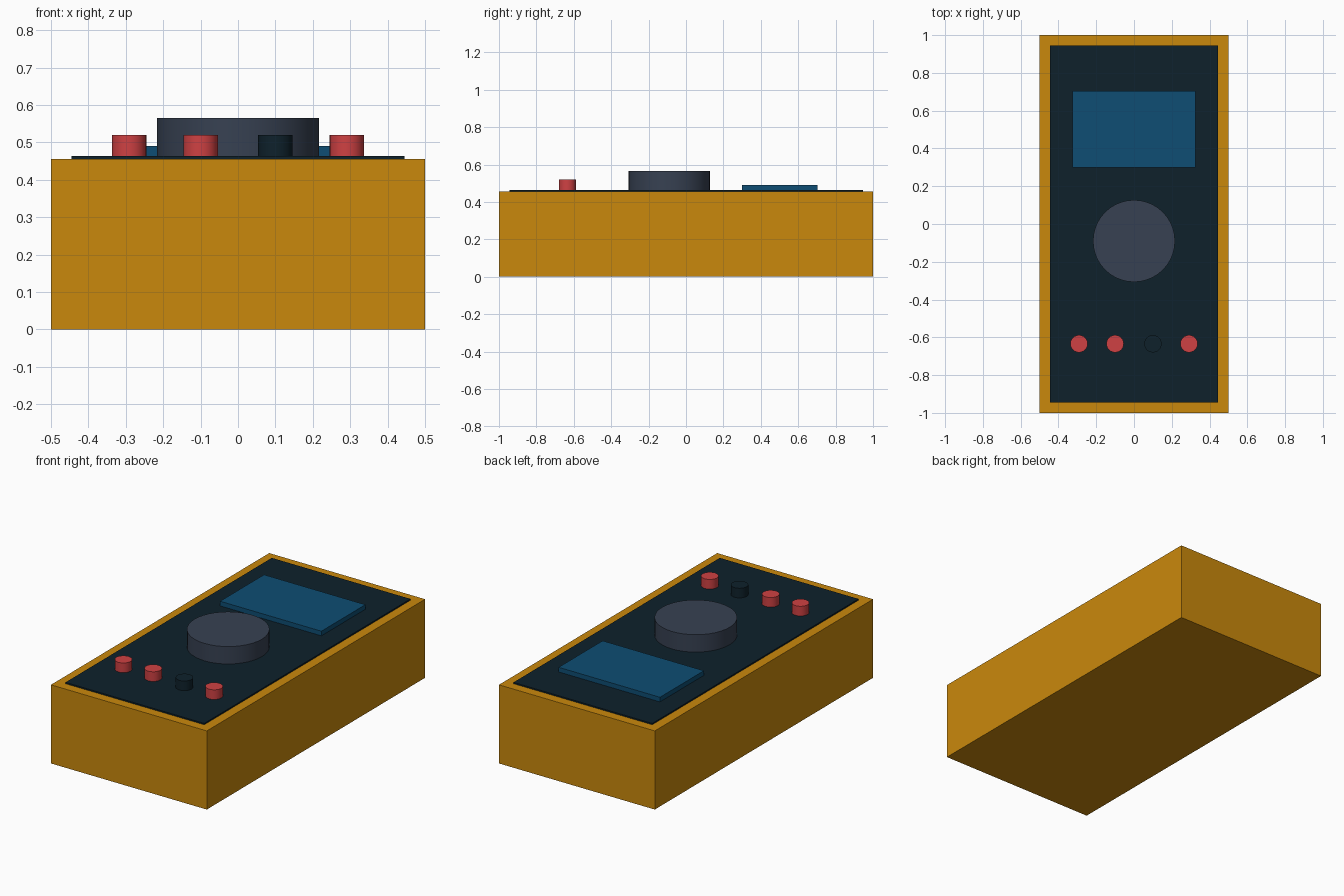
import bpy, math

if "Cube" in bpy.data.objects:
    bpy.data.objects.remove(bpy.data.objects["Cube"])


def srgb(r, g, b):
    def lin(c):
        c /= 255
        return c / 12.92 if c <= 0.04045 else ((c + 0.055) / 1.055) ** 2.4
    return (lin(r), lin(g), lin(b), 1.0)


def material(name, rgb):
    m = bpy.data.materials.new(name)
    m.diffuse_color = srgb(*rgb)
    m.use_nodes = True
    m.node_tree.nodes["Principled BSDF"].inputs["Base Color"].default_value = m.diffuse_color
    return m


AMBER = material("amber", (202, 137, 12))
DARK = material("dark_navy", (14, 33, 43))
BLUE = material("screen_blue", (14, 77, 115))
SLATE = material("slate", (55, 65, 82))
RED = material("red", (207, 65, 67))


def box(name, x, y0, y1, z0, z1, mat):
    bpy.ops.mesh.primitive_cube_add(size=1, location=(0, (y0 + y1) / 2, (z0 + z1) / 2))
    o = bpy.context.object
    o.name = name
    o.scale = (2 * x, y1 - y0, z1 - z0)
    bpy.ops.object.transform_apply(location=False, rotation=False, scale=True)
    o.data.materials.append(mat)


def disc(name, x, y, r, z0, z1, sides, mat):
    bpy.ops.mesh.primitive_cylinder_add(vertices=sides, radius=r, depth=z1 - z0,
                                        location=(x, y, (z0 + z1) / 2))
    o = bpy.context.object
    o.name = name
    o.data.materials.append(mat)
    bpy.ops.object.shade_smooth_by_angle(angle=math.radians(30))


# Case, face panel and display
box("case", 0.5, -1, 1, 0, 0.456, AMBER)
box("face_panel", 0.445, -0.945, 0.945, 0.455, 0.464, DARK)
box("display", 0.325, 0.3, 0.703, 0.463, 0.491, BLUE)

# Selector dial
disc("selector_dial", 0, -0.09, 0.217, 0.463, 0.565, 40, SLATE)

# Row of probe sockets
for i, (x, mat) in enumerate([(-0.291, RED), (-0.1, RED), (0.1, DARK), (0.291, RED)]):
    disc(f"probe_socket_{i + 1}", x, -0.634, 0.046, 0.463, 0.52, 24, mat)
